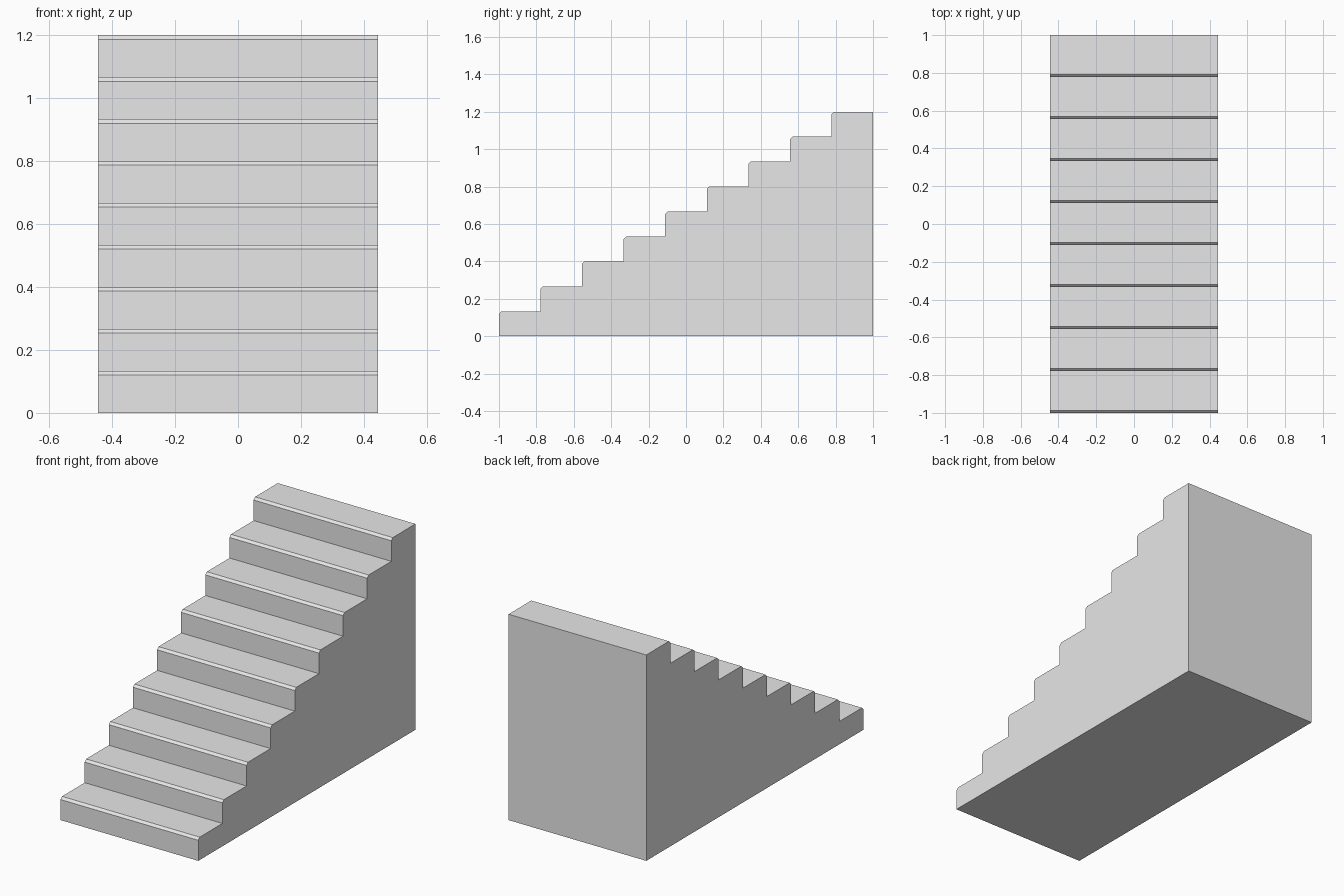
import bpy
import bmesh

cube = bpy.data.objects.get("Cube")
if cube:
    bpy.data.objects.remove(cube, do_unlink=True)

# Dimensions
STEPS = 9
WIDTH, LENGTH, HEIGHT = 0.888, 2.0, 1.2
RUN, RISE = LENGTH / STEPS, HEIGHT / STEPS
CHAMFER = RISE / 10

# Light grey material
grey = bpy.data.materials.new("light_grey")
grey.use_nodes = True
colour = (0.8, 0.8, 0.8, 1)
grey.diffuse_color = colour
grey.node_tree.nodes["Principled BSDF"].inputs["Base Color"].default_value = colour

# Side profile: riser, chamfered nosing and tread for every step
profile = [(-LENGTH / 2, 0)]
for i in range(STEPS):
    y, top = -LENGTH / 2 + i * RUN, (i + 1) * RISE
    if i:
        profile.append((y, i * RISE))
    profile += [(y, top - CHAMFER), (y + CHAMFER, top)]
profile += [(LENGTH / 2, HEIGHT), (LENGTH / 2, 0)]

# Extrude the profile across the width into one solid block
bm = bmesh.new()
side = bm.faces.new([bm.verts.new((-WIDTH / 2, y, z)) for y, z in profile])
extruded = bmesh.ops.extrude_face_region(bm, geom=[side], use_keep_orig=True)
moved = [g for g in extruded["geom"] if isinstance(g, bmesh.types.BMVert)]
bmesh.ops.translate(bm, verts=moved, vec=(WIDTH, 0, 0))
bmesh.ops.recalc_face_normals(bm, faces=bm.faces)

mesh = bpy.data.meshes.new("staircase")
bm.to_mesh(mesh)
bm.free()
mesh.materials.append(grey)
staircase = bpy.data.objects.new("staircase", mesh)
bpy.context.collection.objects.link(staircase)
